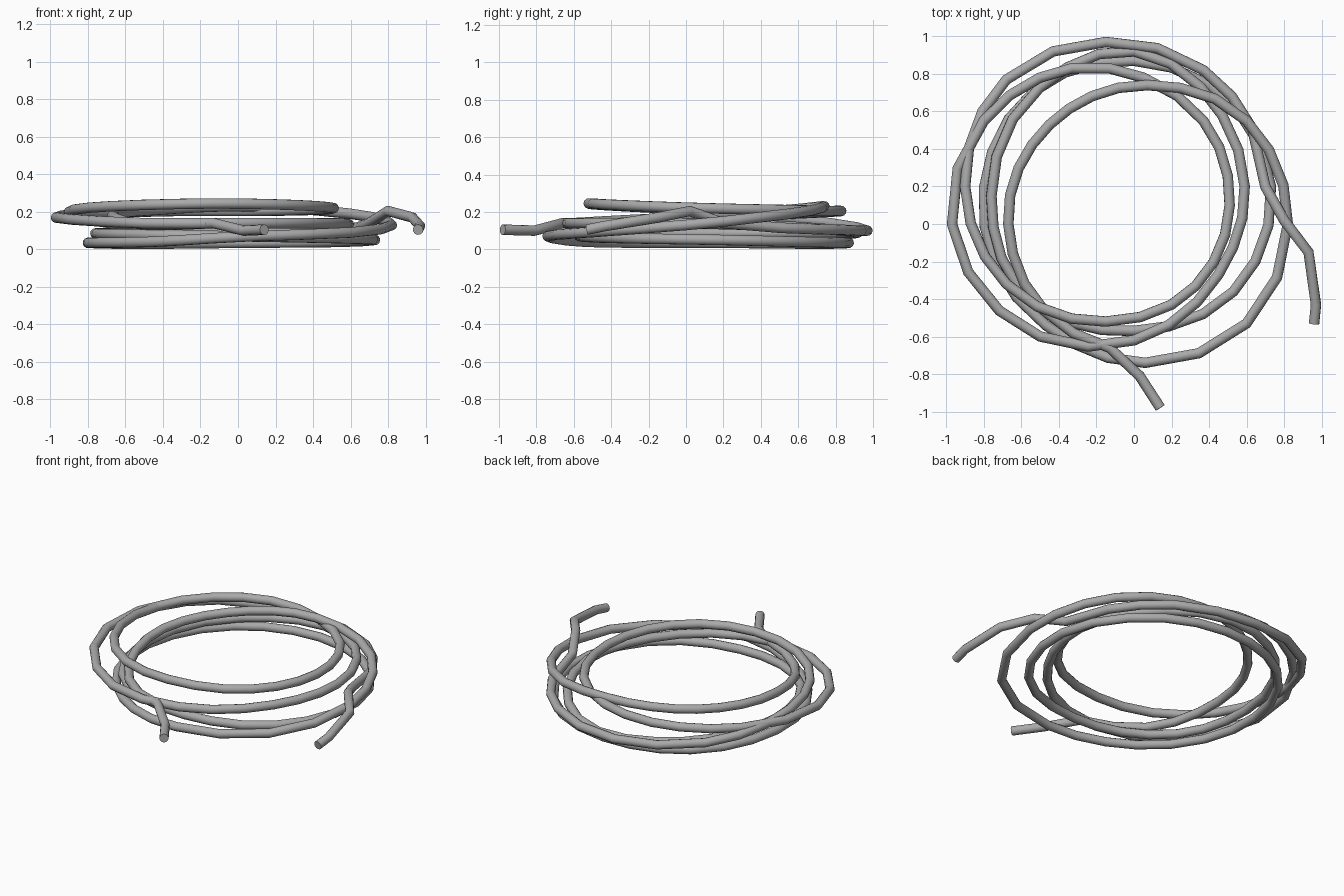
import bpy
from math import atan2, cos, hypot, pi, sin, radians
from mathutils import Vector

cube = bpy.data.objects.get("Cube")
if cube:
    bpy.data.objects.remove(cube, do_unlink=True)

TUBE_RADIUS = 0.028
SEGMENT_ANGLE = radians(15.5)
CENTRE = Vector((-0.08, 0.12, 0))

# Waypoints in hundredths: two loose ends and the wound coil between them
START_END = [(14, -98, 10.5), (3, -81, 10)]
COIL = [
    # first turn, the inner loop swinging out to the right
    (-13, -66, 14), (-48, -46, 13), (-67, 0, 18), (-45, 53, 21), (7, 74, 23),
    (60, 55, 19), (82, 0, 13), (60, -53, 9), (6, -74, 7),
    # second turn, resting on the floor
    (-47, -54, 4), (-80, 19, 3.5), (-53, 71, 3), (0, 87, 3.5),
    (55, 61, 4), (73, 20, 5), (53, -36, 6), (0, -57, 7),
    # third turn
    (-62, -33, 8), (-76, 15, 8.5), (-50, 73, 8.5), (0, 92, 9),
    (47, 58, 12), (59, 20, 13.5), (45, -27, 14), (0, -62, 14),
    # fourth turn, the outer loop on the left
    (-50, -60, 14), (-97, 0, 17), (-80, 55, 19), (-33, 83, 20.5),
    (5, 78, 20.5), (37, 55, 21), (51, 10, 22),
    # last turn, on top
    (20, -43, 24), (-15, -52, 24.5), (-68, -32, 23), (-90, 20, 20),
    (-68, 77, 14), (-15, 97, 10), (37, 82, 10.5), (63, 51, 11.5), (70, 20, 14),
]
FINISH_END = [(80, 2, 20.5), (93, -15, 17), (97, -43, 12.5), (96, -53, 10.5)]


def to_units(points):
    return [Vector(p) / 100 for p in points]


def to_polar(points):
    """Angle (unwound, always growing clockwise), radius and height."""
    polar, last = [], None
    for p in points:
        d = p - CENTRE
        angle = -atan2(d.y, d.x)
        while last is not None and angle < last:
            angle += 2 * pi
        last = angle
        polar.append((angle, hypot(d.x, d.y), p.z))
    return polar


def slope(keys, i, axis):
    a, b = keys[max(i - 1, 0)], keys[min(i + 1, len(keys) - 1)]
    return (b[axis] - a[axis]) / (b[0] - a[0])


def hermite(keys, i, t, axis):
    span = keys[i + 1][0] - keys[i][0]
    s = 1 - t
    return (keys[i][axis] * s * s * (1 + 2 * t)
            + keys[i + 1][axis] * t * t * (3 - 2 * t)
            + slope(keys, i, axis) * span * t * s * s
            - slope(keys, i + 1, axis) * span * t * t * s)


def wind(points):
    """Wind smoothly round the centre through the waypoints."""
    keys = to_polar(points)
    path = []
    for i in range(len(keys) - 1):
        span = keys[i + 1][0] - keys[i][0]
        steps = max(1, round(span / SEGMENT_ANGLE))
        for k in range(steps):
            t = k / steps
            angle = keys[i][0] + span * t
            r = hermite(keys, i, t, 1)
            z = max(hermite(keys, i, t, 2), TUBE_RADIUS)
            path.append(Vector((CENTRE.x + r * cos(angle), CENTRE.y - r * sin(angle), z)))
    return path + [points[-1]]


# Cable tube
path = to_units(START_END) + wind(to_units(COIL)) + to_units(FINISH_END)
curve = bpy.data.curves.new("coiled_cable", "CURVE")
curve.dimensions = "3D"
curve.bevel_depth = TUBE_RADIUS
curve.bevel_resolution = 4
curve.use_fill_caps = True
spline = curve.splines.new("POLY")
spline.points.add(len(path) - 1)
for point, co in zip(spline.points, path):
    point.co = (*co, 1)

cable = bpy.data.objects.new("coiled_cable", curve)
bpy.context.collection.objects.link(cable)

# Plain grey sheath
grey = bpy.data.materials.new("cable_grey")
grey.use_nodes = True
colour = (0.4, 0.4, 0.4, 1)
grey.diffuse_color = colour
grey.node_tree.nodes["Principled BSDF"].inputs["Base Color"].default_value = colour
curve.materials.append(grey)

# Mesh with smooth sides and flat cut ends
bpy.ops.object.select_all(action="DESELECT")
cable.select_set(True)
bpy.context.view_layer.objects.active = cable
bpy.ops.object.convert(target="MESH")
bpy.ops.object.shade_smooth_by_angle(angle=radians(50))
